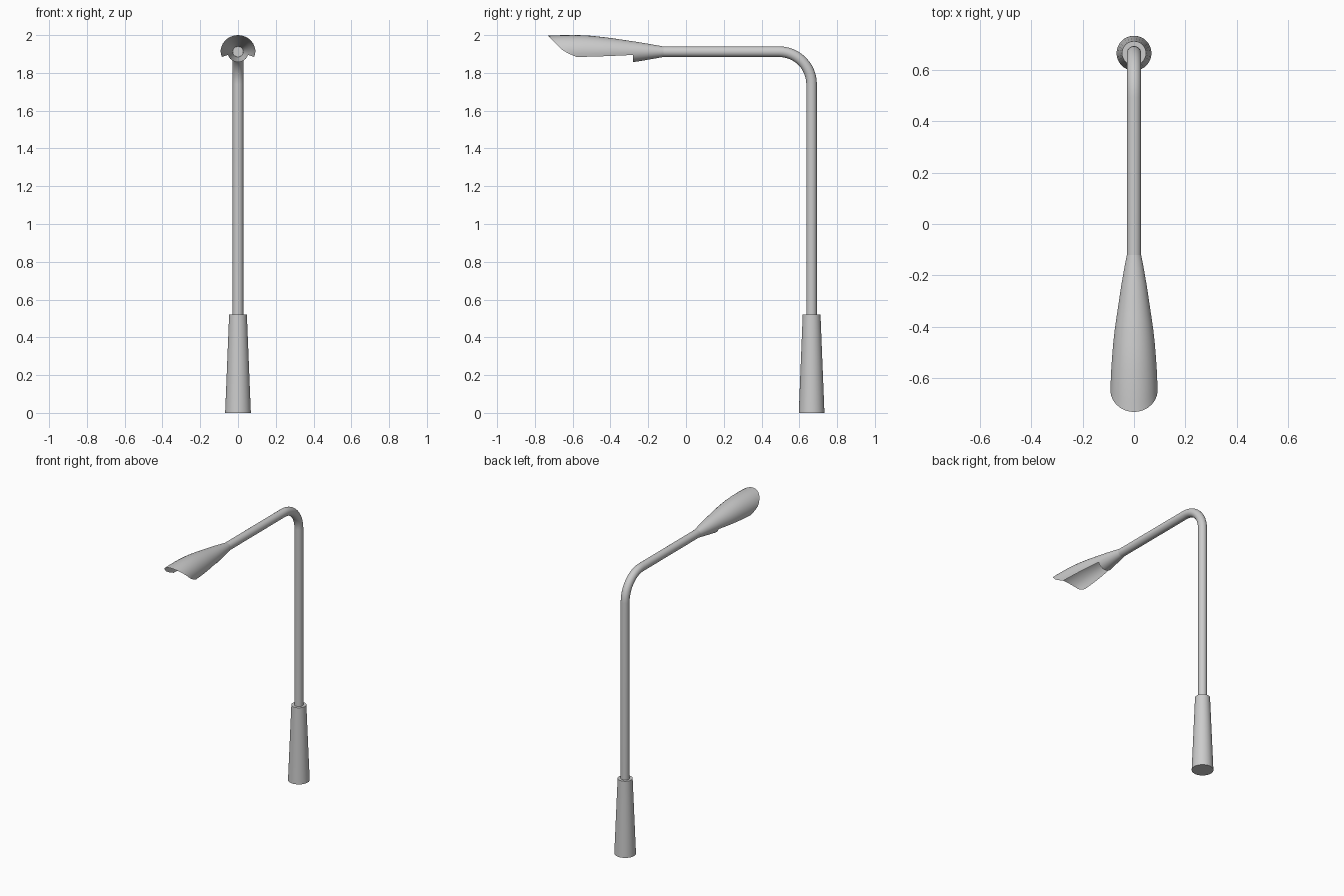
import bpy, bmesh, math

if "Cube" in bpy.data.objects:
    bpy.data.objects.remove(bpy.data.objects["Cube"])

AX = 1.912    # height of the arm axis
PY = 0.665    # y of the upright pole


def finish(name, bm, angle=40):
    bmesh.ops.recalc_face_normals(bm, faces=bm.faces)
    me = bpy.data.meshes.new(name)
    bm.to_mesh(me)
    bm.free()
    ob = bpy.data.objects.new(name, me)
    bpy.context.collection.objects.link(ob)
    bpy.ops.object.select_all(action='DESELECT')
    bpy.context.view_layer.objects.active = ob
    ob.select_set(True)
    bpy.ops.object.shade_smooth_by_angle(angle=math.radians(angle))
    return ob


def bridge(bm, a, b, closed):
    n = len(a)
    for i in range(n if closed else n - 1):
        j = (i + 1) % n
        bm.faces.new((a[i], a[j], b[j], b[i]))


# tapered base sleeve
bm = bmesh.new()
bmesh.ops.create_cone(bm, cap_ends=True, segments=32, radius1=0.068, radius2=0.047, depth=0.52)
bmesh.ops.translate(bm, verts=bm.verts, vec=(0, PY, 0.26))
finish("base_sleeve", bm)

# bent tube: upright pole, elbow and arm, swept along a path in the yz plane
R, r, N = 0.172, 0.028, 24
path = [(PY, 0.5, 0)]
for k in range(13):
    a = math.pi / 2 * k / 12
    path.append((PY - R + R * math.cos(a), AX - R + R * math.sin(a), a))
path.append((-0.13, AX, math.pi / 2))
bm = bmesh.new()
rings = []
for y, z, a in path:
    ring = []
    for i in range(N):
        t = 2 * math.pi * i / N
        u = r * math.cos(t)
        ring.append(bm.verts.new((r * math.sin(t), y + u * math.cos(a), z + u * math.sin(a))))
    rings.append(ring)
for a, b in zip(rings, rings[1:]):
    bridge(bm, a, b, True)
bm.faces.new(rings[0])
bm.faces.new(rings[-1])
finish("pole_and_arm", bm)

# lamp head profile: (y, half width, half height)
PROFILE = [(-0.12, .028, .028), (-0.16, .036, .035), (-0.20, .043, .042), (-0.24, .050, .049),
           (-0.28, .056, .055), (-0.34, .065, .064), (-0.40, .074, .073), (-0.46, .081, .080),
           (-0.52, .086, .086), (-0.58, .090, .088), (-0.65, .0925, .088), (-0.75, .092, .084)]


def size(y):
    for (y0, a0, b0), (y1, a1, b1) in zip(PROFILE, PROFILE[1:]):
        if y >= y1:
            f = (y0 - y) / (y0 - y1)
            return a0 + (a1 - a0) * f, b0 + (b1 - b0) * f
    return PROFILE[-1][1:]


def point(y, t):
    w, h = size(y)
    return (w * math.sin(t), y, AX + h * math.cos(t))


# lamp head: full collar rings, then a shell open below with a slanted mouth
SEG = 30
ang = [2 * math.pi * i / SEG for i in range(-15, 15)]
bm = bmesh.new()
collar = [[bm.verts.new(point(p[0], t)) for t in ang] for p in PROFILE[:5]]
for a, b in zip(collar, collar[1:]):
    bridge(bm, a, b, True)
hood = ang[6:25]
prev = collar[-1][6:25]
STEPS = 12
for k in range(1, STEPS + 1):
    row = []
    for t in hood:
        dz = 0.087 * math.cos(t)
        end = -0.645 - dz * (1.0 if dz > 0 else 2.4)
        row.append(bm.verts.new(point(-0.28 + (end + 0.28) * k / STEPS, t)))
    bridge(bm, prev, row, False)
    prev = row
finish("lamp_head", bm, 60)
